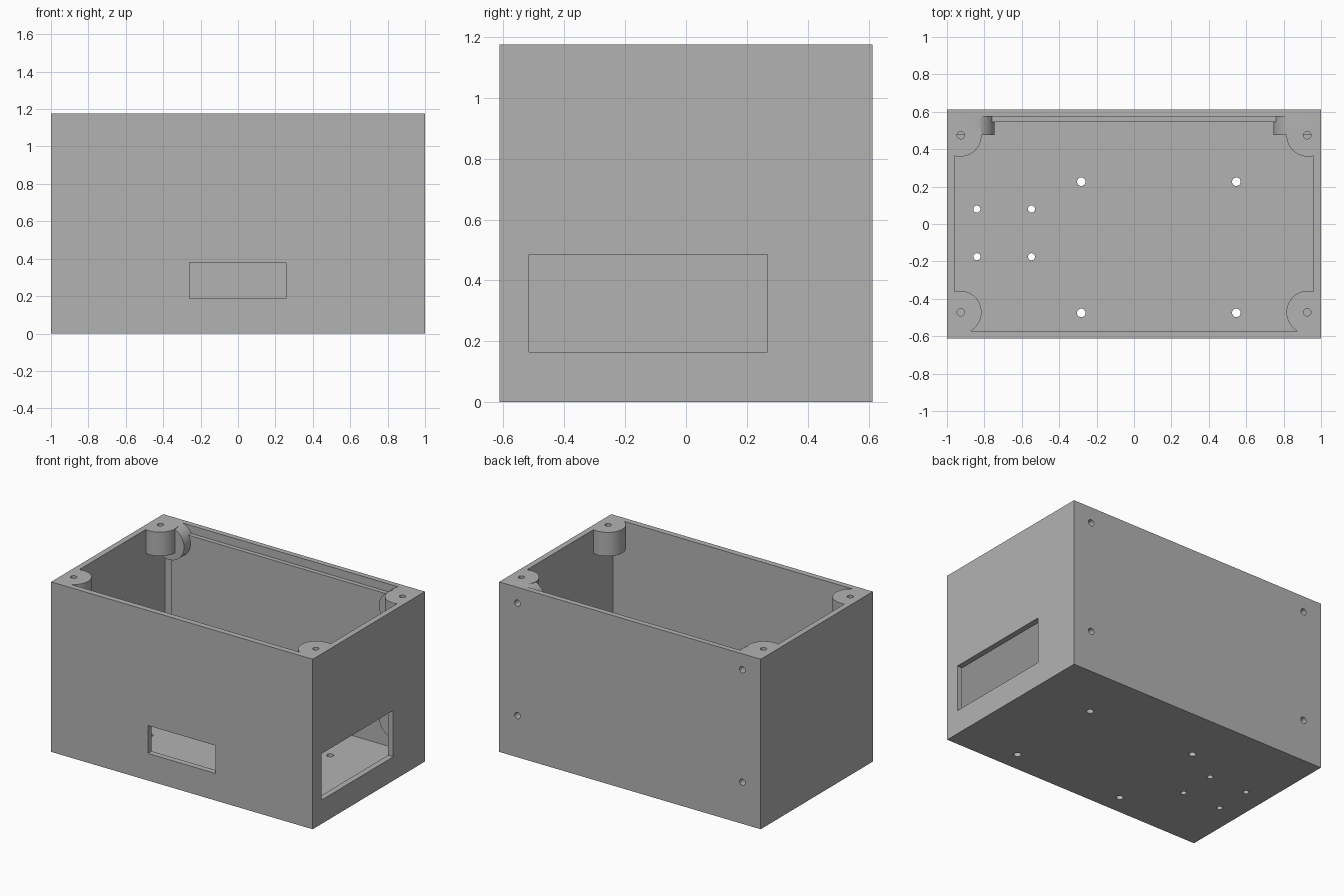
import bpy
import math

if "Cube" in bpy.data.objects:
    bpy.data.objects.remove(bpy.data.objects["Cube"], do_unlink=True)

W, D, H = 1.0, 0.6125, 1.175      # half width, half depth, height
FLOOR, RIM = 0.07, 1.4            # floor top, cutter height above the rim


def box(name, x0, x1, y0, y1, z0, z1):
    bpy.ops.mesh.primitive_cube_add(size=1)
    ob = bpy.context.object
    ob.name = name
    for v in ob.data.vertices:
        v.co = (x1 if v.co.x > 0 else x0,
                y1 if v.co.y > 0 else y0,
                z1 if v.co.z > 0 else z0)
    return ob


def cylinder(name, x, y, z, radius, length, along_y=False, sides=48):
    bpy.ops.mesh.primitive_cylinder_add(
        vertices=sides, radius=radius, depth=length, location=(x, y, z),
        rotation=(math.pi / 2 if along_y else 0, 0, 0))
    bpy.context.object.name = name
    return bpy.context.object


def cut(target, cutter):
    cutter.hide_render = True
    mod = target.modifiers.new("cut", "BOOLEAN")
    mod.operation, mod.solver, mod.object = "DIFFERENCE", "EXACT", cutter
    bpy.context.view_layer.objects.active = target
    bpy.ops.object.modifier_apply(modifier=mod.name)
    bpy.data.objects.remove(cutter, do_unlink=True)


# Cavity, reduced by everything that stays solid inside the box
cavity = box("cavity", -0.96, 0.96, -0.572, 0.575, FLOOR, RIM)
cut(cavity, box("back_liner", -0.89, 0.89, 0.545, 0.7, 0, 1.12))
for x in (-0.86, 0.86):
    for z in (0.288, 1.065):
        cut(cavity, cylinder("screw_boss", x, 0.6, z, 0.115, 0.25, True))
for x in (-0.93, 0.93):
    for y in (-0.472, 0.475):
        cut(cavity, cylinder("lid_post", x, y, 1.26, 0.115, 0.5))

# Open-topped box
enclosure = box("enclosure", -W, W, -D, D, 0, H)
cut(enclosure, cavity)

# Front and side openings
cut(enclosure, box("front_window", -0.26, 0.257, -0.8, -0.5, 0.187, 0.38))
cut(enclosure, box("side_window", 0.9, 1.2, -0.515, 0.267, 0.165, 0.485))

# Lid screw holes and back screw holes
for x in (-1, 1):
    for y in (-0.472, 0.475):
        cut(enclosure, cylinder("lid_hole", x * 0.926, y, 1.15, 0.02, 0.32, sides=24))
    for z in (0.288, 1.065):
        cut(enclosure, cylinder("back_hole", x * 0.86, 0.57, z, 0.022, 0.26, True, 24))

# Mounting holes through the floor
for xs, ys, radius in (((-0.282, 0.547), (-0.475, 0.226), 0.023),
                       ((-0.84, -0.548), (-0.175, 0.08), 0.019)):
    for x in xs:
        for y in ys:
            cut(enclosure, cylinder("floor_hole", x, y, 0, radius, 0.3, sides=24))

# Single grey finish
grey = bpy.data.materials.new("plain_grey")
grey.use_nodes = True
colour = (0.45, 0.45, 0.45, 1)
grey.diffuse_color = colour
grey.node_tree.nodes["Principled BSDF"].inputs["Base Color"].default_value = colour
enclosure.data.materials.clear()
enclosure.data.materials.append(grey)
for face in enclosure.data.polygons:
    face.material_index = 0

bpy.ops.object.select_all(action="DESELECT")
enclosure.select_set(True)
bpy.context.view_layer.objects.active = enclosure
bpy.ops.object.shade_smooth_by_angle(angle=math.radians(30))
